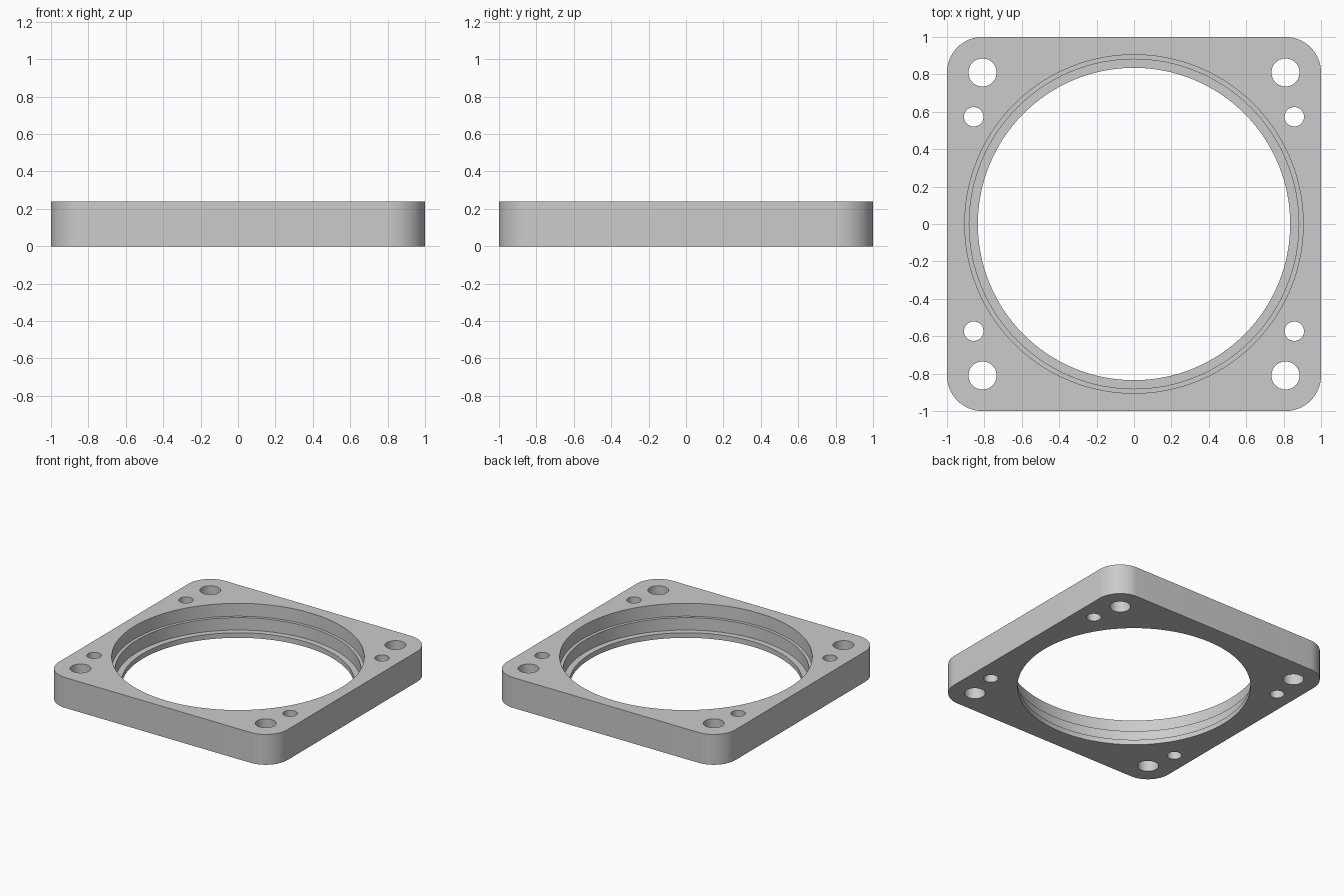
import bpy, bmesh, math

if "Cube" in bpy.data.objects:
    bpy.data.objects.remove(bpy.data.objects["Cube"])

HEIGHT = 0.24
CORNER = 0.19


def ring(bm, cx, cy, r, z, n):
    return [bm.verts.new((cx + r * math.cos(2 * math.pi * i / n),
                          cy + r * math.sin(2 * math.pi * i / n), z)) for i in range(n)]


def lathe(bm, cx, cy, profile, n):
    """Closed round solid from (radius, z) steps listed bottom to top."""
    rings = [ring(bm, cx, cy, r, z, n) for r, z in profile]
    bm.faces.new(rings[0][::-1])
    for a, b in zip(rings, rings[1:]):
        for i in range(n):
            j = (i + 1) % n
            bm.faces.new((a[i], a[j], b[j], b[i]))
    bm.faces.new(rings[-1])


def make_object(name, bm):
    bmesh.ops.recalc_face_normals(bm, faces=bm.faces)
    mesh = bpy.data.meshes.new(name)
    bm.to_mesh(mesh)
    bm.free()
    obj = bpy.data.objects.new(name, mesh)
    bpy.context.collection.objects.link(obj)
    return obj


# Square plate with rounded corners
bm = bmesh.new()
outline = []
steps = 16
for k, (sx, sy) in enumerate([(1, 1), (-1, 1), (-1, -1), (1, -1)]):
    for i in range(steps + 1):
        a = math.pi / 2 * (k + i / steps)
        outline.append(bm.verts.new((sx * (1 - CORNER) + CORNER * math.cos(a),
                                     sy * (1 - CORNER) + CORNER * math.sin(a), 0)))
base = bm.faces.new(outline)
top = bmesh.ops.extrude_face_region(bm, geom=[base])["geom"]
bmesh.ops.translate(bm, vec=(0, 0, HEIGHT),
                    verts=[g for g in top if isinstance(g, bmesh.types.BMVert)])
plate = make_object("mounting_plate", bm)

# Cutter: stepped central bore plus two sizes of corner holes
bm = bmesh.new()
lathe(bm, 0, 0, [(0.835, -0.1), (0.835, 0.04), (0.881, 0.04), (0.881, 0.138),
                 (0.905, 0.138), (0.905, HEIGHT + 0.1)], 128)
for sx in (-1, 1):
    for sy in (-1, 1):
        for x, y, r in [(0.81, 0.81, 0.075), (0.857, 0.573, 0.052)]:
            lathe(bm, sx * x, sy * y, [(r, -0.1), (r, HEIGHT + 0.1)], 40)
cutter = make_object("hole_cutter", bm)
cutter.hide_render = True

# Cut the holes and bake the result
bpy.context.view_layer.objects.active = plate
plate.select_set(True)
cut = plate.modifiers.new("holes", 'BOOLEAN')
cut.operation = 'DIFFERENCE'
cut.solver = 'EXACT'
cut.object = cutter
bpy.ops.object.modifier_apply(modifier=cut.name)
bpy.data.objects.remove(cutter)

# Plain grey finish, smooth round walls, sharp rims
grey = bpy.data.materials.new("grey")
grey.diffuse_color = (0.6, 0.6, 0.6, 1)
grey.use_nodes = True
grey.node_tree.nodes["Principled BSDF"].inputs["Base Color"].default_value = grey.diffuse_color
plate.data.materials.clear()
plate.data.materials.append(grey)
bpy.ops.object.shade_smooth_by_angle(angle=math.radians(30))
